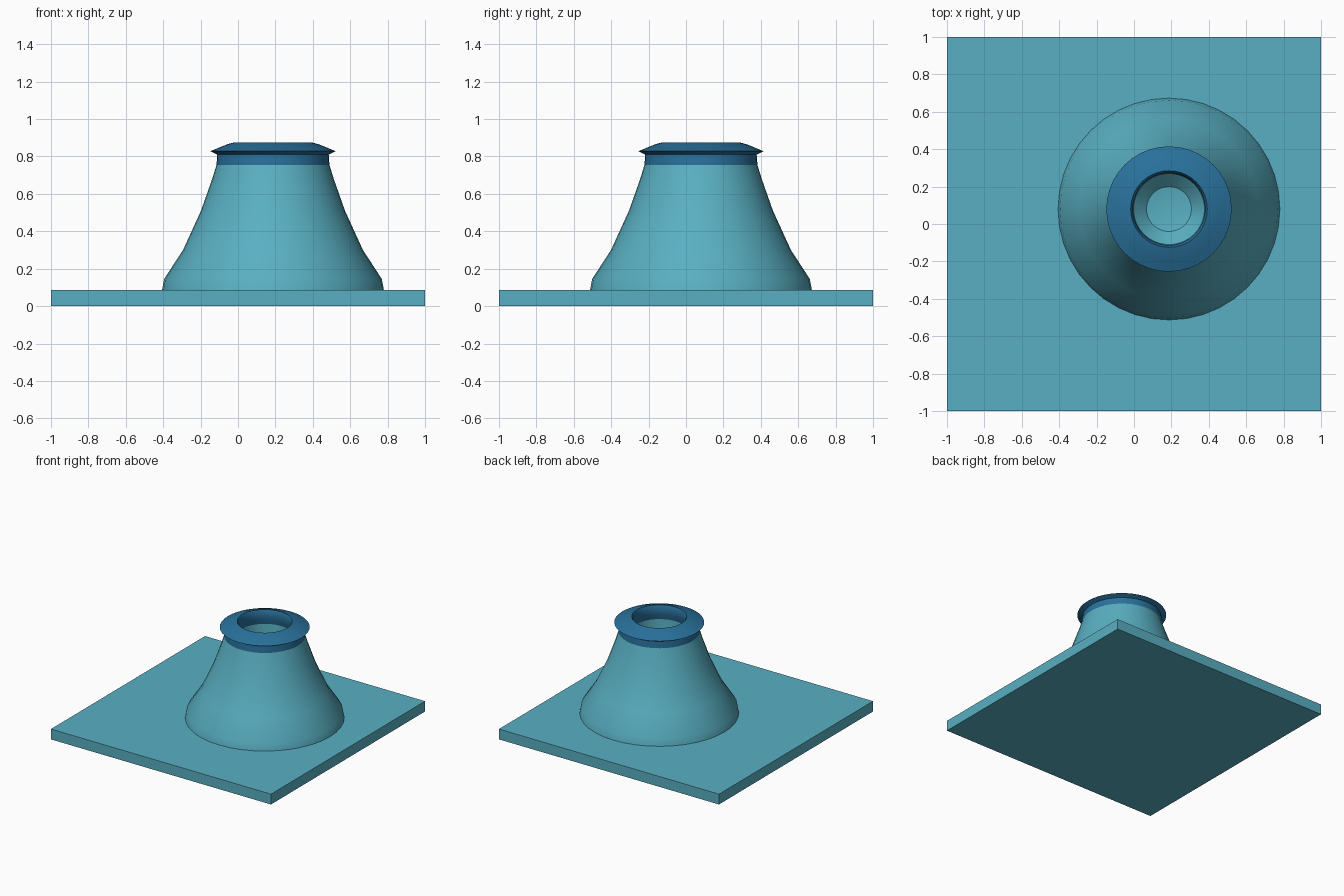
import bpy, bmesh, math

if "Cube" in bpy.data.objects:
    bpy.data.objects.remove(bpy.data.objects["Cube"])

CX, CY = 0.187, 0.08   # axis of the cone
SIDES = 40


def material(name, rgb):
    m = bpy.data.materials.new(name)
    m.diffuse_color = (*rgb, 1)
    m.use_nodes = True
    m.node_tree.nodes["Principled BSDF"].inputs["Base Color"].default_value = m.diffuse_color
    return m


teal = material("teal", (0.10, 0.43, 0.54))
blue = material("blue", (0.022, 0.165, 0.33))


def lathe(name, profile, mat, closed=False, angle=35):
    """Spin an (r, z) profile about the cone axis; r = 0 makes a pole."""
    bm = bmesh.new()
    rings = []
    for r, z in profile:
        if r == 0:
            rings.append([bm.verts.new((0, 0, z))] * SIDES)
        else:
            rings.append([bm.verts.new((r * math.cos(2 * math.pi * i / SIDES),
                                        r * math.sin(2 * math.pi * i / SIDES), z))
                          for i in range(SIDES)])
    pairs = list(zip(rings, rings[1:]))
    if closed:
        pairs.append((rings[-1], rings[0]))
    for a, b in pairs:
        for i in range(SIDES):
            j = (i + 1) % SIDES
            bm.faces.new(dict.fromkeys((a[i], a[j], b[j], b[i])))
    bmesh.ops.recalc_face_normals(bm, faces=bm.faces)
    me = bpy.data.meshes.new(name)
    bm.to_mesh(me)
    bm.free()
    ob = bpy.data.objects.new(name, me)
    ob.location = (CX, CY, 0)
    bpy.context.collection.objects.link(ob)
    me.materials.append(mat)
    bpy.context.view_layer.objects.active = ob
    bpy.ops.object.select_all(action='DESELECT')
    ob.select_set(True)
    bpy.ops.object.shade_smooth_by_angle(angle=math.radians(angle))
    return ob


# square base plate
bpy.ops.mesh.primitive_cube_add(size=1, location=(0, 0, 0.0425))
plate = bpy.context.object
plate.name = "base_plate"
plate.scale = (2, 2, 0.085)
bpy.ops.object.transform_apply(location=False, rotation=False, scale=True)
plate.data.materials.append(teal)

# flared cone with a deep bowl inside its mouth
lathe("cone_body", [(0, 0.08), (0.594, 0.08), (0.582, 0.145), (0.481, 0.30),
                    (0.385, 0.51), (0.325, 0.68), (0.299, 0.765), (0.21, 0.765),
                    (0.205, 0.65), (0.19, 0.48), (0.12, 0.41), (0, 0.39)], teal)

# collar with an overhanging rim around the mouth
lathe("mouth_rim", [(0.302, 0.755), (0.298, 0.81), (0.335, 0.828), (0.275, 0.853),
                    (0.245, 0.865), (0.205, 0.876), (0.193, 0.85), (0.198, 0.80),
                    (0.21, 0.755)], blue, closed=True, angle=40)
